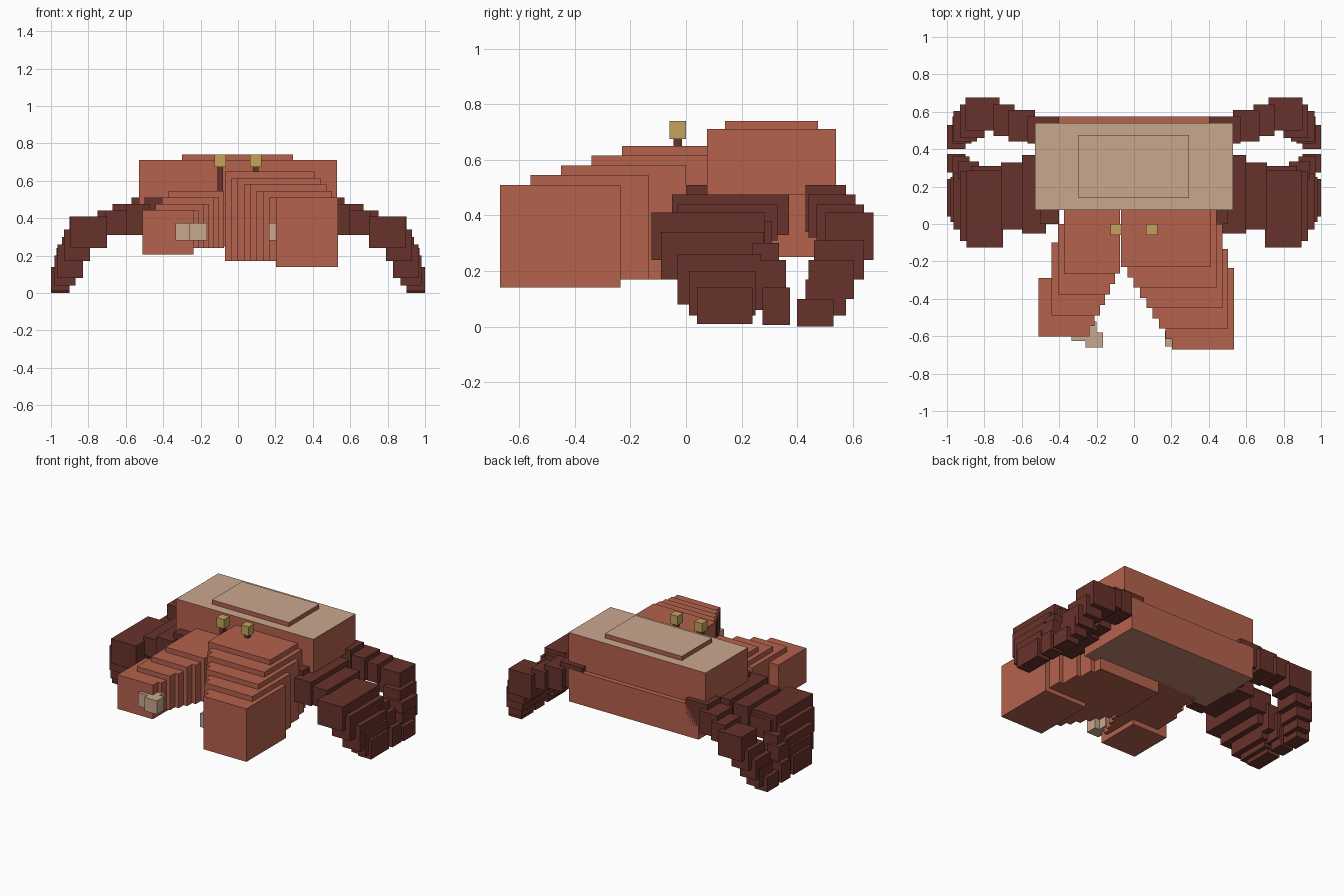
import bpy
import bmesh
from math import ceil
from mathutils import Vector

cube = bpy.data.objects.get("Cube")
if cube:
    bpy.data.objects.remove(cube, do_unlink=True)


def material(name, rgb):
    """Flat material from 0-255 display values."""
    lin = [((c / 255 + 0.055) / 1.055) ** 2.4 for c in rgb] + [1]
    m = bpy.data.materials.new(name)
    m.use_nodes = True
    m.diffuse_color = lin
    m.node_tree.nodes["Principled BSDF"].inputs["Base Color"].default_value = lin
    return m


RED = material("shell red", (181, 98, 77))
DARK = material("leg maroon", (104, 50, 43))
TAN = material("pale tan", (201, 167, 143))
BELLY = material("belly brown", (196, 134, 112))
GOLD = material("eye gold", (196, 164, 92))


def boxes(name, specs, mat, top=None, bottom=None):
    """One object made of boxes, each given as x, y and z ranges."""
    bm = bmesh.new()
    for x, y, z in specs:
        made = bmesh.ops.create_cube(bm, size=1)["verts"]
        for v in made:
            v.co = Vector([(r[0] + r[1]) / 2 + c * (r[1] - r[0])
                           for c, r in zip(v.co, (x, y, z))])
    bm.normal_update()
    mats = [mat, top or mat, bottom or mat]
    for f in bm.faces:
        f.material_index = 1 if f.normal.z > 0.5 else 2 if f.normal.z < -0.5 else 0
    mesh = bpy.data.meshes.new(name)
    bm.to_mesh(mesh)
    bm.free()
    for m in mats:
        mesh.materials.append(m)
    ob = bpy.data.objects.new(name, mesh)
    bpy.context.collection.objects.link(ob)
    return ob


def mirrored(specs, side):
    return [(sorted((x[0] * side, x[1] * side)), y, z) for x, y, z in specs]


# Body
boxes("upper_shell", [((-.53, .53), (.075, .54), (.475, .71))], RED, top=TAN)
boxes("shell_plate", [((-.3, .295), (.14, .475), (.7, .74))], RED, top=TAN)
boxes("lower_body", [((-.5, .5), (.11, .575), (.25, .475))], RED, bottom=BELLY)

# Large left claw, stepping forward and outward
steps = []
backs = [.16, .1, 0, -.135, -.235]
for i in range(9):
    k = ceil(i / 2)
    steps.append(((-.07 + .034 * i, .41 + .031 * k),
                  (-.23 - .055 * i, backs[k]),
                  (.14 if i == 8 else .17, .65 - .035 * k)))
boxes("left_claw", steps, RED)
boxes("left_claw_tooth", [((.165, .22), (-.655, -.57), (.28, .375))], TAN)

# Small right claw
steps = []
backs = [.16, 0, -.1, -.29]
outer = [-.375, -.407, -.44, -.51]
for i in range(7):
    k = ceil(i / 2)
    steps.append(((outer[k], -.075 - .027 * i),
                  (-.265 - .056 * i, backs[k]),
                  (.205 if i == 6 else .24, .545 - .034 * k)))
boxes("right_claw", steps, RED)
boxes("right_claw_tooth", [((-.335, -.2), (-.625, -.52), (.28, .375)),
                           ((-.26, -.165), (-.66, -.58), (.28, .375))], TAN)

# Legs, each a chain of overlapping blocks from hip to foot
front_leg = [
    ((.4, .5), (0, .2), (.33, .51)),
    ((.47, .6), (-.05, .25), (.31, .475)),
    ((.58, .71), (-.03, .3), (.31, .44)),
    ((.7, .895), (-.125, .285), (.24, .41)),
    ((.79, .93), (-.09, .28), (.17, .34)),
    ((.83, .965), (-.03, .27), (.08, .26)),
    ((.87, .98), (.01, .25), (.04, .2)),
    ((.9, 1), (.04, .24), (.01, .14)),
]
middle_leg = [
    ((.45, .6), (.2, .37), (.33, .475)),
    ((.58, .71), (.2, .33), (.31, .44)),
    ((.7, .87), (.2, .31), (.24, .38)),
    ((.83, .94), (.24, .335), (.12, .3)),
    ((.88, .97), (.25, .36), (.06, .24)),
    ((.9, 1), (.275, .375), (.005, .14)),
]
back_leg = [
    ((.4, .57), (.43, .575), (.34, .51)),
    ((.53, .67), (.44, .61), (.32, .475)),
    ((.64, .75), (.47, .64), (.31, .44)),
    ((.72, .9), (.5, .675), (.24, .41)),
    ((.8, .93), (.46, .64), (.17, .31)),
    ((.84, .965), (.44, .605), (.1, .24)),
    ((.87, .97), (.43, .575), (.04, .17)),
    ((.9, 1), (.4, .53), (0, .1)),
]
for side, label in ((1, "left"), (-1, "right")):
    for name, leg in (("front", front_leg), ("middle", middle_leg), ("back", back_leg)):
        boxes(f"{label}_{name}_leg", mirrored(leg, side), DARK)
    # Eyes on stalks
    boxes(f"{label}_eye", mirrored([((.065, .125), (-.06, 0), (.675, .74))], side), GOLD)
    boxes(f"{label}_eye_stalk", mirrored([((.08, .11), (-.045, -.015), (.5, .68))], side), DARK)
